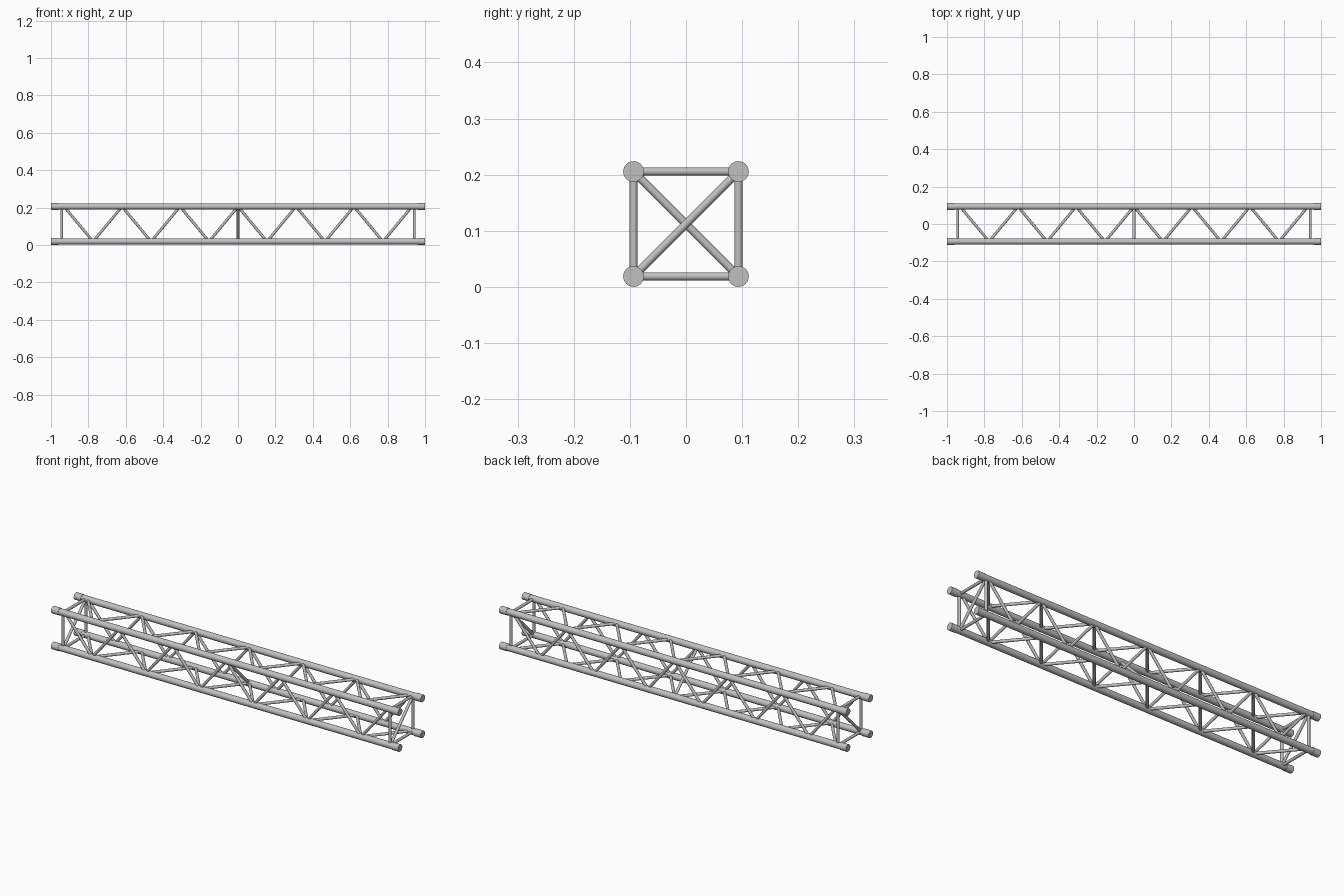
import bpy
import math
from mathutils import Vector

if "Cube" in bpy.data.objects:
    bpy.data.objects.remove(bpy.data.objects["Cube"], do_unlink=True)

metal = bpy.data.materials.new("brushed aluminium")
metal.use_nodes = True
COLOR = (0.53, 0.53, 0.53, 1)
metal.diffuse_color = COLOR
metal.node_tree.nodes["Principled BSDF"].inputs["Base Color"].default_value = COLOR

HALF = 0.0935            # half distance between chord axes
SLEEVE_R, CHORD_R, BRACE_R = 0.0185, 0.0165, 0.0073
MID_Z = HALF + SLEEVE_R  # height of the truss axis
END_X = 0.943            # position of the end frames
SLEEVE_LEN = 0.04
STEP = 0.155             # lacing pitch along the truss


def tube(name, a, b, radius, sides=16):
    """Round bar between two points, given relative to the truss axis."""
    a, b = Vector(a), Vector(b)
    axis = b - a
    bpy.ops.mesh.primitive_cylinder_add(
        vertices=sides, radius=radius, depth=axis.length,
        location=(a + b) / 2 + Vector((0, 0, MID_Z)),
        rotation=axis.to_track_quat('Z', 'Y').to_euler())
    obj = bpy.context.object
    obj.name = name
    obj.data.materials.append(metal)
    bpy.ops.object.shade_smooth_by_angle(angle=math.radians(40))
    return obj


# Four main chords with a thicker coupling sleeve at each end
for y in (-HALF, HALF):
    for z in (-HALF, HALF):
        label = ("front" if y < 0 else "back") + ("_lower" if z < 0 else "_upper")
        inner = 1 - SLEEVE_LEN
        tube(label + "_chord", (-inner, y, z), (inner, y, z), CHORD_R, 24)
        for s in (-1, 1):
            tube(label + "_sleeve", (s * inner, y, z), (s, y, z), SLEEVE_R, 24)

# Zigzag lacing: the same wave on front and back, and on top and bottom
for i in range(-6, 6):
    x0, x1 = i * STEP, (i + 1) * STEP
    h0 = HALF if i % 2 == 0 else -HALF
    for side in (-HALF, HALF):
        tube("side_lacing", (x0, side, h0), (x1, side, -h0), BRACE_R)
        tube("flat_lacing", (x0, h0, side), (x1, -h0, side), BRACE_R)

# Square end frames with one diagonal
for x in (-END_X, END_X):
    for side in (-HALF, HALF):
        tube("end_post", (x, side, -HALF), (x, side, HALF), BRACE_R)
        tube("end_crossbar", (x, -HALF, side), (x, HALF, side), BRACE_R)
    tube("end_diagonal", (x, -HALF, -HALF), (x, HALF, HALF), BRACE_R)

# Opposite diagonal at mid span
tube("middle_diagonal", (0, -HALF, HALF), (0, HALF, -HALF), BRACE_R)
